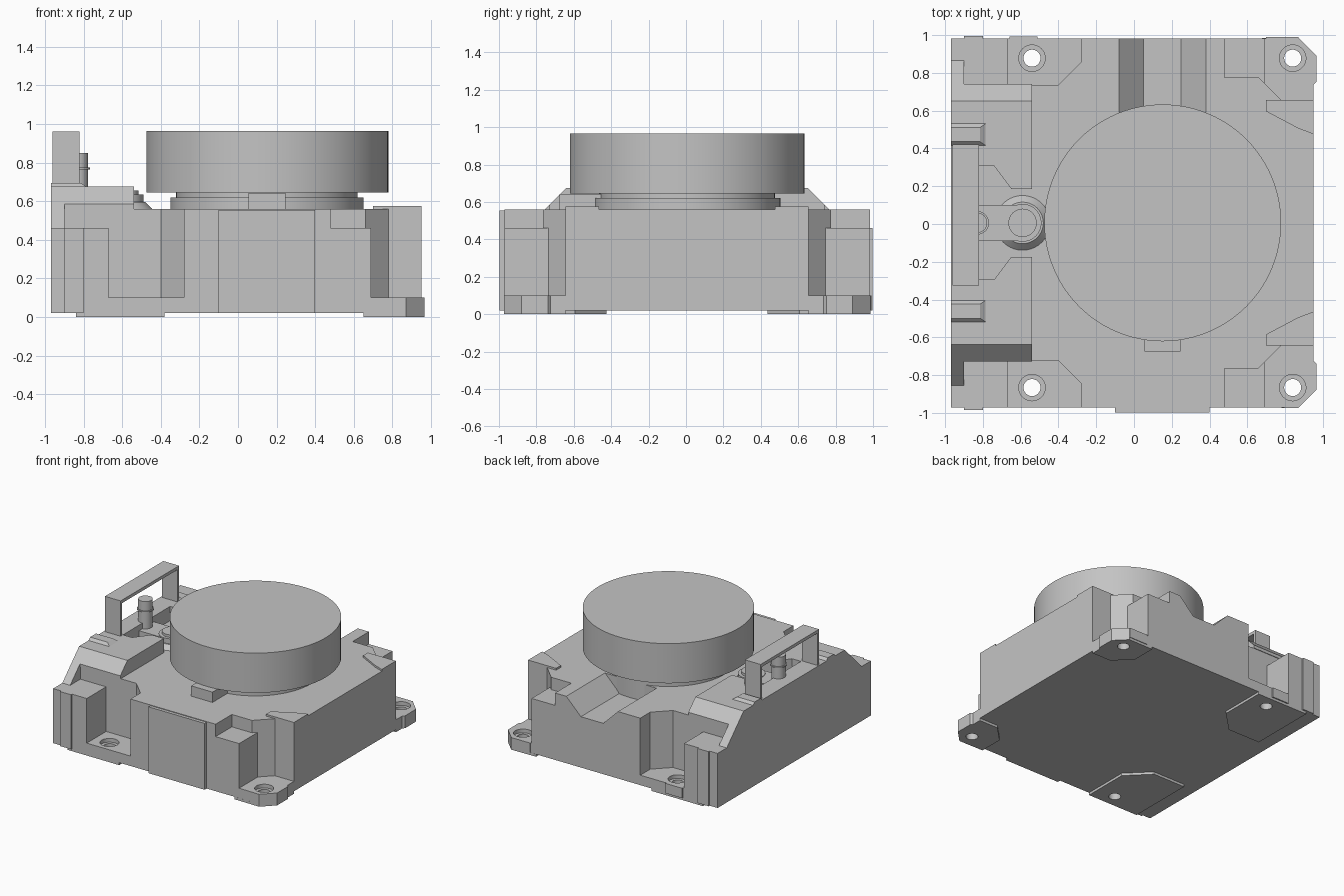
import bpy, bmesh, math
from mathutils import Vector

if "Cube" in bpy.data.objects:
    bpy.data.objects.remove(bpy.data.objects["Cube"], do_unlink=True)

grey = bpy.data.materials.new("plain grey")
grey.use_nodes = True
COLOR = (0.55, 0.55, 0.55, 1)
grey.diffuse_color = COLOR
grey.node_tree.nodes["Principled BSDF"].inputs["Base Color"].default_value = COLOR
MID = 0.006  # y of the mirror plane


def finish(name, bm):
    bmesh.ops.recalc_face_normals(bm, faces=bm.faces)
    mesh = bpy.data.meshes.new(name)
    bm.to_mesh(mesh)
    bm.free()
    mesh.materials.append(grey)
    obj = bpy.data.objects.new(name, mesh)
    bpy.context.collection.objects.link(obj)
    return obj


def prism(name, points, low, high, axis="z"):
    """Extrude a flat outline: (x, y) along z, (y, z) along x, or (x, z) along y."""
    place = {"z": lambda a, b: (a, b, low), "x": lambda a, b: (low, a, b),
             "y": lambda a, b: (a, low, b)}[axis]
    bm = bmesh.new()
    face = bm.faces.new([bm.verts.new(place(a, b)) for a, b in points])
    out = bmesh.ops.extrude_face_region(bm, geom=[face])
    step = Vector([high - low if axis == c else 0 for c in "xyz"])
    bmesh.ops.translate(bm, vec=step, verts=[v for v in out["geom"] if isinstance(v, bmesh.types.BMVert)])
    return finish(name, bm)


def box(name, x0, x1, y0, y1, z0, z1):
    return prism(name, [(x0, y0), (x1, y0), (x1, y1), (x0, y1)], z0, z1)


def cone(name, x, y, r0, r1, z0, z1, sides=40):
    bm = bmesh.new()
    bmesh.ops.create_cone(bm, cap_ends=True, segments=sides, radius1=r0, radius2=r1, depth=z1 - z0)
    bmesh.ops.translate(bm, vec=(x, y, (z0 + z1) / 2), verts=bm.verts)
    return finish(name, bm)


def cut(obj, cutter):
    mod = obj.modifiers.new("cut", "BOOLEAN")
    mod.operation, mod.solver, mod.object = "DIFFERENCE", "EXACT", cutter
    cutter.hide_render = True
    graph = bpy.context.evaluated_depsgraph_get()
    mesh = bpy.data.meshes.new_from_object(obj.evaluated_get(graph))
    obj.modifiers.clear()
    obj.data = mesh
    bpy.data.objects.remove(cutter, do_unlink=True)


def flip(points, s):
    """Place an (x, y) outline on one side of the mirror plane."""
    return [(x, MID + s * y) for x, y in points]


def flip_profile(points, s):
    """The same for a (y, z) profile."""
    return [(MID + s * y, z) for y, z in points]


def drill(obj, x, y, counterbore):
    cut(obj, cone("hole_cutter", x, y, 0.045, 0.045, -0.1, 0.3))
    if counterbore:
        cut(obj, cone("bore_cutter", x, y, 0.07, 0.07, 0.07, 0.3))


# Main body with corner pockets and the sloped channel at the back
half = [(0.95, 0.65), (0.78, 0.65), (0.66, 0.77), (0.48, 0.77), (0.48, 0.977),
        (-0.28, 0.977), (-0.28, 0.85), (-0.40, 0.73), (-0.97, 0.73)]
body = prism("body", flip(half, -1) + flip(half[::-1], 1), 0.02, 0.56)
channel = [(-0.09, 0.57), (0.05, 0.43), (0.25, 0.43), (0.39, 0.57)]
cut(body, prism("channel_cutter", channel, 0.49, 1.1, "y"))
box("front_panel", -0.1, 0.4, -0.997, -0.96, 0.02, 0.555)

# Corner details, repeated at front and back
left_foot = [(-0.67, 0.73), (-0.40, 0.73), (-0.28, 0.85), (-0.28, 0.977), (-0.67, 0.977)]
left_plate = [(-0.84, 0.977), (-0.84, 0.43), (-0.55, 0.43), (-0.38, 0.6), (-0.38, 0.977)]
rim = [(0.95, 0.65), (0.95, 0.73), (0.965, 0.745), (0.965, 0.885), (0.87, 0.98)]
right_foot = [(0.69, 0.977), (0.69, 0.74), (0.78, 0.65)] + rim
right_plate = [(0.65, 0.977), (0.65, 0.78), (0.78, 0.65)] + rim
corner = [(-0.97, 0.73), (-0.67, 0.73), (-0.67, 0.977), (-0.8, 0.977),
          (-0.8, 0.99), (-0.9, 0.99), (-0.9, 0.977), (-0.97, 0.977)]
step = [(0.48, 0.77), (0.66, 0.77), (0.69, 0.74), (0.69, 0.977), (0.48, 0.977)]
pad = [(0.95, 0.47), (0.87, 0.5), (0.7, 0.59), (0.7, 0.65), (0.95, 0.65)]
deck_slope = [(0.645, 0.56), (0.645, 0.675), (0.735, 0.585), (0.735, 0.56)]
corner_slope = [(0.73, 0.46), (0.73, 0.59), (0.86, 0.46)]
for s, end in ((-1, "front"), (1, "back")):
    for side, foot, plate, x in (("right", left_foot, left_plate, -0.54),
                                 ("left", right_foot, right_plate, 0.84)):
        y = MID + s * 0.872
        drill(prism(f"{end}_{side}_foot", flip(foot, s), 0.02, 0.1), x, y, True)
        drill(prism(f"{end}_{side}_base_plate", flip(plate, s), 0, 0.02), x, y, False)
    prism(f"{end}_right_corner_block", flip(corner, s), 0.02, 0.46)
    prism(f"{end}_left_step", flip(step, s), 0.02, 0.46)
    prism(f"{end}_top_pad", flip(pad, s), 0.56, 0.575)
    # Sloped ends of the raised deck
    prism(f"{end}_deck_slope", flip_profile(deck_slope, s), -0.97, -0.54, "x")
    prism(f"{end}_corner_slope", flip_profile(corner_slope, s), -0.97, -0.9, "x")
    # Bevelled clip beside the handle
    clip = box(f"{end}_clip", -0.97, -0.785, *sorted((MID + s * 0.41, MID + s * 0.525)), 0.675, 0.695)
    for v in clip.data.vertices:
        if v.co.z > 0.68:
            v.co.x = min(v.co.x, -0.815)
            v.co.y += 0.02 if v.co.y < MID + s * 0.467 else -0.02

# Small lugs on the back edge beside the feet
box("back_right_lug", -0.66, -0.51, 0.97, 0.993, 0.02, 0.1)
box("back_left_lug", 0.7, 0.87, 0.97, 0.99, 0.02, 0.1)

# Raised deck with its recess
deck = [(-0.97, 0.645), (-0.54, 0.645), (-0.54, 0.18), (-0.65, 0.18), (-0.74, 0.3), (-0.82, 0.3)]
prism("deck", flip(deck, -1) + flip(deck[::-1], 1), 0.56, 0.675)

# Handle
arch = [(-0.325, 0.67), (-0.325, 0.96), (0.42, 0.96), (0.42, 0.67),
        (0.4, 0.67), (0.4, 0.935), (-0.305, 0.935), (-0.305, 0.67)]
prism("handle", arch, -0.96, -0.82, "x")

# Post and stepped boss in the recess
box("boss_arm", -0.82, -0.62, -0.09, 0.1, 0.56, 0.63)
cone("boss_skirt", -0.59, MID, 0.145, 0.11, 0.56, 0.595)
cone("boss", -0.59, MID, 0.1, 0.1, 0.595, 0.635)
cone("boss_cap", -0.59, MID, 0.075, 0.075, 0.635, 0.655)
cone("post", -0.83, MID, 0.053, 0.053, 0.6, 0.85)
cone("post_flange", -0.83, MID, 0.062, 0.062, 0.765, 0.775)

# Large disc on a stepped neck, with the front tab
cone("neck", 0.15, MID, 0.5, 0.5, 0.42, 0.62, 96)
cone("neck_collar", 0.15, MID, 0.47, 0.47, 0.62, 0.645, 96)
cone("disc", 0.152, MID, 0.627, 0.627, 0.645, 0.965, 96)
box("front_tab", 0.055, 0.245, -0.675, -0.45, 0.56, 0.643)

# Smooth round parts while keeping edges sharp
for obj in bpy.context.collection.objects:
    if obj.type == "MESH" and grey.name in obj.data.materials:
        obj.select_set(True)
        bpy.context.view_layer.objects.active = obj
bpy.ops.object.shade_smooth_by_angle(angle=math.radians(30))
